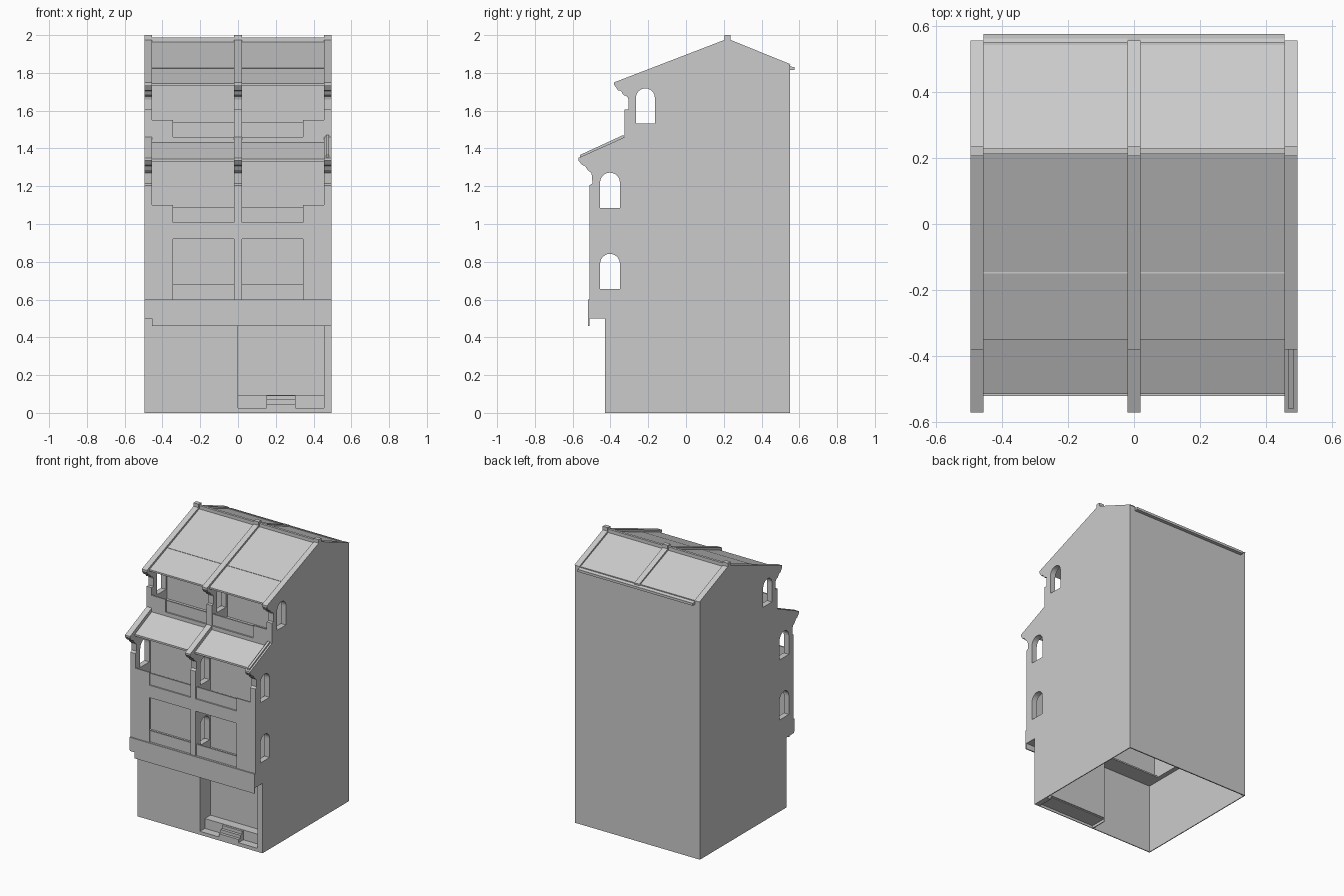
import bpy, bmesh, math

if "Cube" in bpy.data.objects:
    bpy.data.objects.remove(bpy.data.objects["Cube"])


def new_object(name, bm):
    bmesh.ops.recalc_face_normals(bm, faces=bm.faces[:])
    mesh = bpy.data.meshes.new(name)
    bm.to_mesh(mesh)
    bm.free()
    ob = bpy.data.objects.new(name, mesh)
    bpy.context.collection.objects.link(ob)
    return ob


def add_prism(bm, profile, x0, x1):
    """Extrude a (y, z) profile along x."""
    face = bm.faces.new([bm.verts.new((x0, y, z)) for y, z in profile])
    ext = bmesh.ops.extrude_face_region(bm, geom=[face])
    verts = [g for g in ext["geom"] if isinstance(g, bmesh.types.BMVert)]
    bmesh.ops.translate(bm, verts=verts, vec=(x1 - x0, 0, 0))


def prism(name, profile, *spans):
    bm = bmesh.new()
    for x0, x1 in spans:
        add_prism(bm, profile, x0, x1)
    return new_object(name, bm)


def boxes(name, *items):
    """Each item: x0, x1, y0, y1, z0, z1."""
    bm = bmesh.new()
    for x0, x1, y0, y1, z0, z1 in items:
        add_prism(bm, [(y0, z0), (y1, z0), (y1, z1), (y0, z1)], x0, x1)
    return new_object(name, bm)


def mirrored(items):
    return items + [(-b[1], -b[0]) + tuple(b[2:]) for b in items]


W, I, C = 0.495, 0.455, 0.02      # outer face, inner face, half centre wall
BAYS = [(-I, -C), (C, I)]

# gable walls and party wall, with corbelled eaves
wall_profile = [
    (-0.43, 0.5), (0.545, 0.5), (0.545, 1.845), (0.555, 1.845),
    (0.235, 1.975), (0.235, 2.0), (0.205, 2.0), (0.205, 1.975),
    (-0.38, 1.75), (-0.38, 1.737), (-0.36, 1.708), (-0.345, 1.705),
    (-0.33, 1.682), (-0.31, 1.675), (-0.305, 1.66), (-0.305, 1.607),
    (-0.325, 1.605), (-0.325, 1.46), (-0.57, 1.35), (-0.57, 1.337),
    (-0.55, 1.312), (-0.535, 1.308), (-0.52, 1.285), (-0.5, 1.27),
    (-0.495, 1.215), (-0.51, 1.205), (-0.51, 0.6), (-0.52, 0.6),
    (-0.52, 0.51), (-0.43, 0.51)]
walls = prism("gable_walls", wall_profile, (-W, -I), (-C, C), (I, W))

# arched openings running through all three walls
bm = bmesh.new()
for yc, r, z0, z1 in [(-0.4025, 0.0525, 0.655, 0.842),
                      (-0.4025, 0.0525, 1.085, 1.272),
                      (-0.215, 0.05, 1.532, 1.718)]:
    arch = [(yc - r, z0), (yc + r, z0)]
    arch += [(yc + r * math.cos(a * math.pi / 12),
              z1 - r + r * math.sin(a * math.pi / 12)) for a in range(13)]
    add_prism(bm, arch, -0.7, 0.7)
cutter = new_object("arch_cutter", bm)
cutter.hide_render = True
mod = walls.modifiers.new("arches", "BOOLEAN")
mod.operation = "DIFFERENCE"
mod.solver = "EXACT"
mod.object = cutter
bpy.context.view_layer.objects.active = walls
bpy.ops.object.modifier_apply(modifier=mod.name)
bpy.data.objects.remove(cutter)

# ground storey shell and rear wall
boxes("ground_side_walls", *mirrored([(W - 0.006, W, -0.43, 0.55, 0, 0.505)]))
boxes("rear_wall", (-W, W, 0.542, 0.55, 0, 1.843))
boxes("ground_front_wall", (-W, 0, -0.43, -0.424, 0, 0.51))

# recessed entrance porch
boxes("porch_walls",
      (-0.006, 0, -0.43, -0.31, 0, 0.51),
      (0, I, -0.31, -0.304, 0.025, 0.51),
      (I, W - 0.005, -0.43, -0.31, 0, 0.51))
boxes("porch_floor", (0, I, -0.43, -0.31, 0.018, 0.025),
      (0, I, -0.43, -0.425, 0, 0.025))
boxes("porch_platform", (0, I, -0.375, -0.31, 0.025, 0.095))
boxes("porch_steps", *[(0.15, 0.305, -0.43 + 0.02 * i, -0.37, 0.02, 0.048 + 0.022 * i)
                       for i in range(3)])

# overhanging fascia and floors
boxes("fascia", (-I, W, -0.52, -0.512, 0.46, 0.6))
boxes("overhang_floor", (-W, W, -0.515, -0.3, 0.5, 0.51))
boxes("gallery_floors",
      (-I, I, -0.51, -0.34, 0.59, 0.6),
      (-I, I, -0.505, -0.34, 0.995, 1.005),
      (-I, I, -0.32, -0.15, 1.45, 1.46))

# front wall sheets around the gallery openings
boxes("first_gallery_front", *mirrored([(0.345, 0.49, -0.51, -0.5, 0.6, 0.92)]),
      (-0.49, 0.49, -0.51, -0.5, 0.92, 1.008))
boxes("second_gallery_front", *mirrored([(0.345, I, -0.51, -0.5, 1.008, 1.1)]))
boxes("third_gallery_front", *mirrored([(0.345, I, -0.325, -0.315, 1.42, 1.55)]),
      (-I, I, -0.325, -0.315, 1.42, 1.46))

# set-back parapet panels
panels = []
for y, z0, z1 in [(-0.5, 0.6, 0.68), (-0.5, 1.0, 1.09), (-0.315, 1.45, 1.54)]:
    panels += [(C, 0.36, y, y + 0.01, z0, z1)]
boxes("parapet_panels", *mirrored(panels))

# rear walls of the galleries
boxes("gallery_back_walls",
      (-I, I, -0.34, -0.332, 0.5, 1.42),
      (-I, I, -0.15, -0.142, 1.45, 1.825))

# roofs between the walls
prism("lower_roof", [(-0.515, 1.345), (-0.32, 1.435), (-0.32, 1.422), (-0.515, 1.332)], *BAYS)
prism("front_roof", [(-0.35, 1.745), (0.22, 1.967), (0.22, 1.955), (-0.35, 1.733)], *BAYS)
prism("rear_roof", [(0.22, 1.967), (0.572, 1.828), (0.572, 1.818), (0.22, 1.955)], *BAYS)
boxes("ridge", *[(a, b, 0.212, 0.229, 1.955, 1.988) for a, b in BAYS])
boxes("rear_gutter", (-I, I, 0.548, 0.575, 1.815, 1.832))

# raised strip on the right-hand lower gable
prism("coping_strip", [(-0.56, 1.352), (-0.33, 1.456), (-0.33, 1.472), (-0.56, 1.366)],
      (0.467, 0.483))
